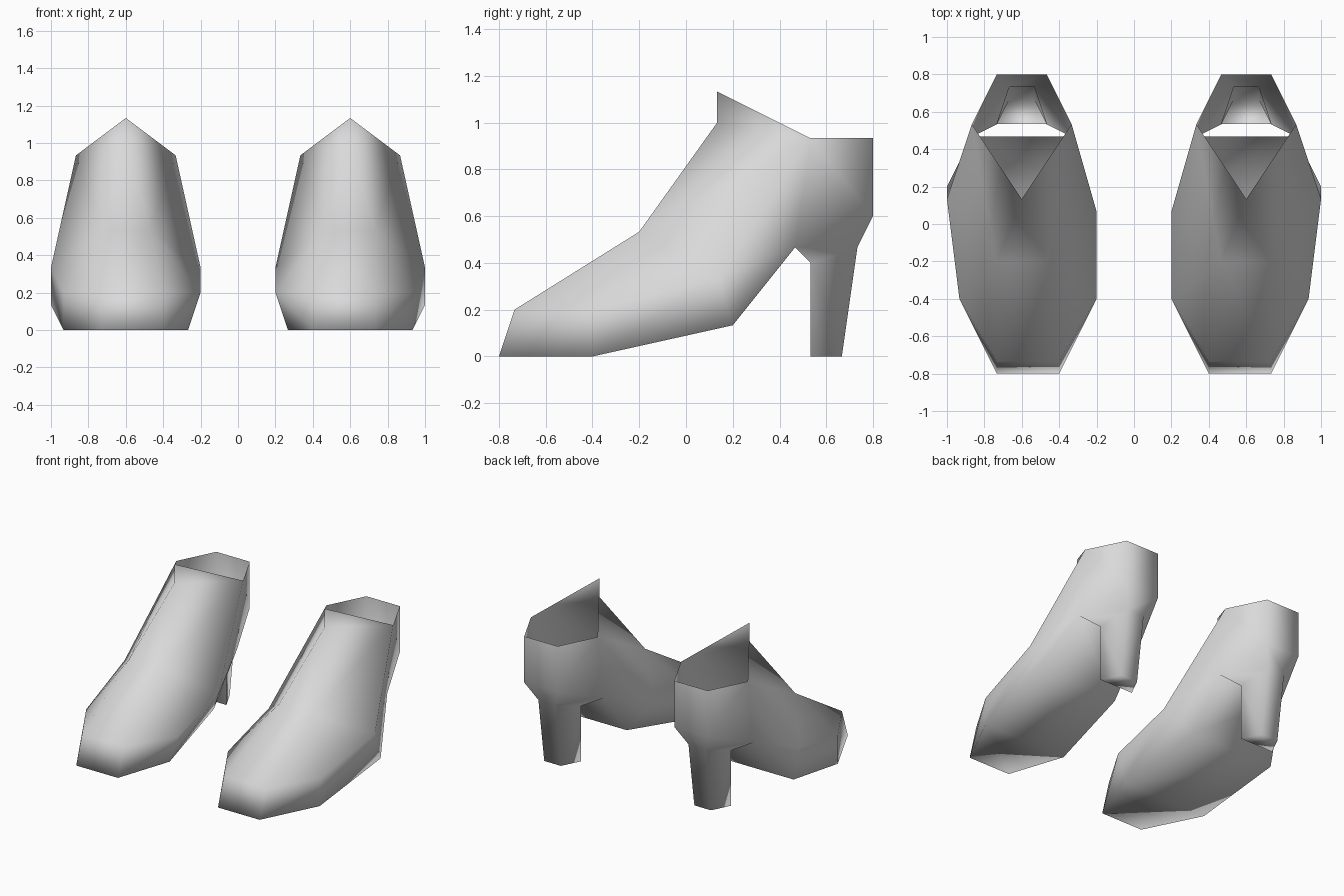
import bpy
import bmesh

cube = bpy.data.objects.get("Cube")
if cube:
    bpy.data.objects.remove(cube, do_unlink=True)

UNIT = 1 / 15  # all sizes below are whole steps of this grid

# One colour for the whole pair
leather = bpy.data.materials.new("light_grey_leather")
leather.use_nodes = True
leather.diffuse_color = (0.7, 0.7, 0.7, 1)
leather.node_tree.nodes["Principled BSDF"].inputs["Base Color"].default_value = leather.diffuse_color

# Paired corners of the shoe: inner x, outer x, y, z
PAIRS = {
    "toe_low": (6, 11, -12, 0),
    "toe_top": (6, 11, -11, 3),
    "ball_low": (4, 14, -6, 0),
    "ball_side": (3, 14, -6, 3),
    "instep": (7, 11, -3, 8),
    "waist": (3, 15, 2, 5),
    "arch": (5, 15, 3, 2),
    "sole_end": (5, 13, 7, 7),
    "heel_front": (7, 11, 8, 6),
    "heel_back": (8, 10, 11, 7),
    "tip_front": (7, 11, 8, 0),
    "tip_back": (8, 10, 10, 0),
    "rim_side": (5, 13, 8, 14),
    "rim_back": (7, 11, 12, 14),
    "counter": (7, 11, 12, 9),
}
# Single corners on the tongue's centre line
CENTRE = {"tongue_base": (9, 2, 15), "tongue_tip": (9, 2, 17)}

# Faces repeated on the inner and the outer side
SIDE_FACES = [
    "toe_low toe_top ball_side ball_low",
    "toe_top instep ball_side",
    "instep waist ball_side",
    "ball_low ball_side waist arch",
    "instep tongue_base rim_side",
    "instep rim_side waist",
    "tongue_base tongue_tip rim_side",
    "arch waist sole_end",
    "waist rim_side sole_end",
    "rim_side rim_back counter",
    "rim_side counter sole_end",
    "sole_end counter heel_back heel_front",
    "heel_front heel_back tip_back tip_front",
]
# Strips of quads that join both sides: the vamp and sole, then the back and heel
STRIPS = [
    "instep toe_top toe_low ball_low arch sole_end",
    "rim_back counter heel_back tip_back tip_front heel_front",
]


def build_shoe(name, side):
    bm = bmesh.new()
    inner, outer = {}, {}

    def corner(x, y, z):
        return bm.verts.new((side * x * UNIT, y * UNIT, z * UNIT))

    for key, (x_in, x_out, y, z) in PAIRS.items():
        # the waist sits one step further forward on the inside
        inner[key] = corner(x_in, y - (key == "waist"), z)
        outer[key] = corner(x_out, y, z)
    for key, place in CENTRE.items():
        inner[key] = outer[key] = corner(*place)

    # Side walls
    for keys in SIDE_FACES:
        for half in (inner, outer):
            bm.faces.new([half[k] for k in keys.split()])
    # Strips across the shoe
    for strip in STRIPS:
        keys = strip.split()
        for a, b in zip(keys, keys[1:]):
            bm.faces.new((inner[a], inner[b], outer[b], outer[a]))
    # Upper end of the vamp
    bm.faces.new((inner["instep"], outer["instep"], inner["tongue_base"]))

    bmesh.ops.recalc_face_normals(bm, faces=bm.faces)
    # the sole must look down
    bm.normal_update()
    sole = min(bm.faces, key=lambda f: f.calc_center_median().z + abs(f.calc_center_median().y + 0.6))
    if sole.normal.z > 0:
        bmesh.ops.reverse_faces(bm, faces=bm.faces)
    for face in bm.faces:
        face.smooth = True

    mesh = bpy.data.meshes.new(name)
    bm.to_mesh(mesh)
    bm.free()
    mesh.materials.append(leather)
    shoe = bpy.data.objects.new(name, mesh)
    bpy.context.collection.objects.link(shoe)


build_shoe("left_shoe", 1)
build_shoe("right_shoe", -1)
